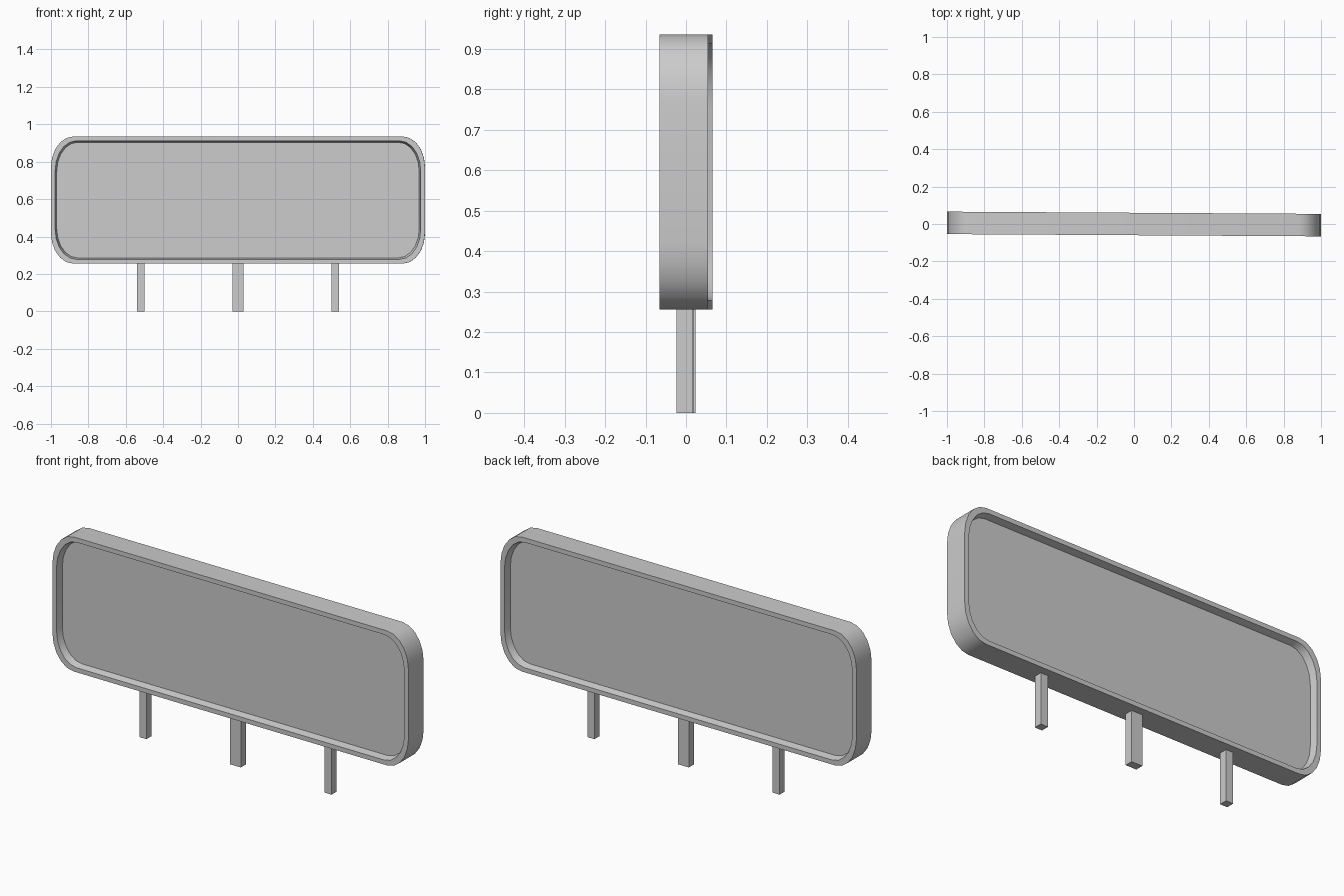
import bpy, bmesh, math
from math import sin, cos, pi

if "Cube" in bpy.data.objects:
    bpy.data.objects.remove(bpy.data.objects["Cube"])

ZC = 0.595            # height of the panel centre
HX, HZ = 1.0, 0.34    # half sizes of the panel
HY = 0.06             # half thickness
TILT = -0.006         # slight yaw of the whole sign


def outline(inset, segs=5):
    """Rounded rectangle with slightly tall corners."""
    rx, rz = 0.12 - inset * 0.3, 0.165 - inset * 0.3
    pts = []
    for q, (sx, sz) in enumerate([(1, 1), (-1, 1), (-1, -1), (1, -1)]):
        cx, cz = sx * (HX - inset - rx), sz * (HZ - inset - rz)
        for i in range(segs + 1):
            a = (q + i / segs) * pi / 2
            pts.append((cx + rx * cos(a), cz + rz * sin(a)))
    return pts


def finish(bm, name):
    bmesh.ops.recalc_face_normals(bm, faces=bm.faces)
    me = bpy.data.meshes.new(name)
    bm.to_mesh(me)
    bm.free()
    ob = bpy.data.objects.new(name, me)
    bpy.context.collection.objects.link(ob)
    ob.rotation_euler.z = TILT
    return ob


# Sign box: recessed front panel, rim, outer shell, rim, recessed back panel
bm = bmesh.new()
profile = [(0.031, -HY + 0.035), (0.023, -HY), (0, -HY),
           (0, HY), (0.023, HY), (0.031, HY - 0.035)]
rings = [[bm.verts.new((x, y, z + ZC)) for x, z in outline(ins)]
         for ins, y in profile]
for a, b in zip(rings, rings[1:]):
    n = len(a)
    for i in range(n):
        j = (i + 1) % n
        bm.faces.new((a[i], a[j], b[j], b[i]))
bm.faces.new(rings[0])
bm.faces.new(rings[-1])
box = finish(bm, "sign_box")
bpy.context.view_layer.objects.active = box
box.select_set(True)
bpy.ops.object.shade_smooth_by_angle(angle=math.radians(35))


# Legs: a wide centre post and two narrower side posts
def leg(name, x, width, depth=0.04, top=ZC - HZ):
    bm = bmesh.new()
    bmesh.ops.create_cube(bm, size=1)
    bmesh.ops.scale(bm, vec=(width, depth, top), verts=bm.verts)
    bmesh.ops.translate(bm, vec=(x, 0, top / 2), verts=bm.verts)
    finish(bm, name)


leg("centre_leg", 0, 0.06)
for side, sx in (("left", -1), ("right", 1)):
    leg(side + "_leg", sx * 0.52, 0.04)
